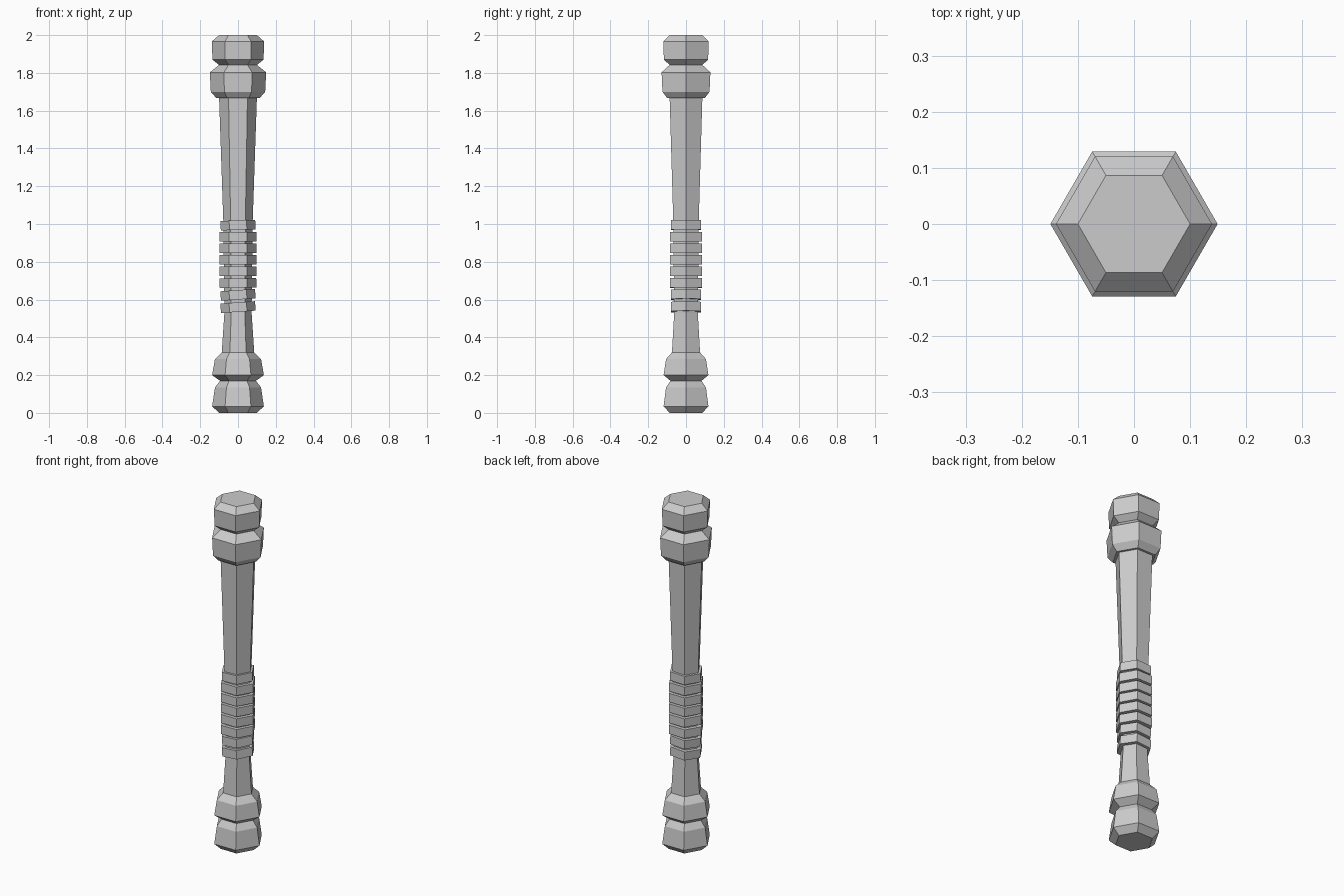
import bpy, bmesh
from math import cos, sin, pi, radians

SIDES = 6

if "Cube" in bpy.data.objects:
    bpy.data.objects.remove(bpy.data.objects["Cube"])

grey = bpy.data.materials.new("plain_grey")
grey.use_nodes = True
colour = (0.6, 0.6, 0.6, 1)
grey.diffuse_color = colour
grey.node_tree.nodes["Principled BSDF"].inputs["Base Color"].default_value = colour


def turned(name, profile, z=0, tilt=0):
    """Six-sided solid from (radius, height) pairs, capped at both ends."""
    bm = bmesh.new()
    rings = [[bm.verts.new((r * cos(2 * pi * i / SIDES), r * sin(2 * pi * i / SIDES), h))
              for i in range(SIDES)] for r, h in profile]
    for low, high in zip(rings, rings[1:]):
        for i in range(SIDES):
            j = (i + 1) % SIDES
            bm.faces.new((low[i], low[j], high[j], high[i]))
    bm.faces.new(rings[0][::-1])
    bm.faces.new(rings[-1])
    mesh = bpy.data.meshes.new(name)
    bm.to_mesh(mesh)
    bm.free()
    mesh.materials.append(grey)
    obj = bpy.data.objects.new(name, mesh)
    obj.location.z = z
    obj.rotation_euler.y = radians(tilt)
    bpy.context.collection.objects.link(obj)
    return obj


# Body: double pommel, tapering shaft, collar and head cap
turned("club_body", [
    (0.10, 0), (0.137, 0.035), (0.122, 0.135), (0.095, 0.17),
    (0.137, 0.2), (0.122, 0.285), (0.086, 0.32),
    (0.072, 0.53), (0.078, 1.02), (0.10, 1.667),
    (0.115, 1.667), (0.144, 1.70), (0.149, 1.803), (0.10, 1.842),
    (0.135, 1.87), (0.139, 1.966), (0.10, 2.0)])

# Grip wrap: stacked bands, slightly askew
bands = [(0.56, -4), (0.625, -4), (0.687, -1), (0.75, 0),
         (0.811, 0), (0.871, 0), (0.933, 0), (0.994, -2)]
for n, (z, tilt) in enumerate(bands):
    r = 0.092 if n in (0, 1, 7) else 0.097
    turned(f"grip_band_{n + 1}", [(r, -0.025), (r, 0.025)], z, tilt)
